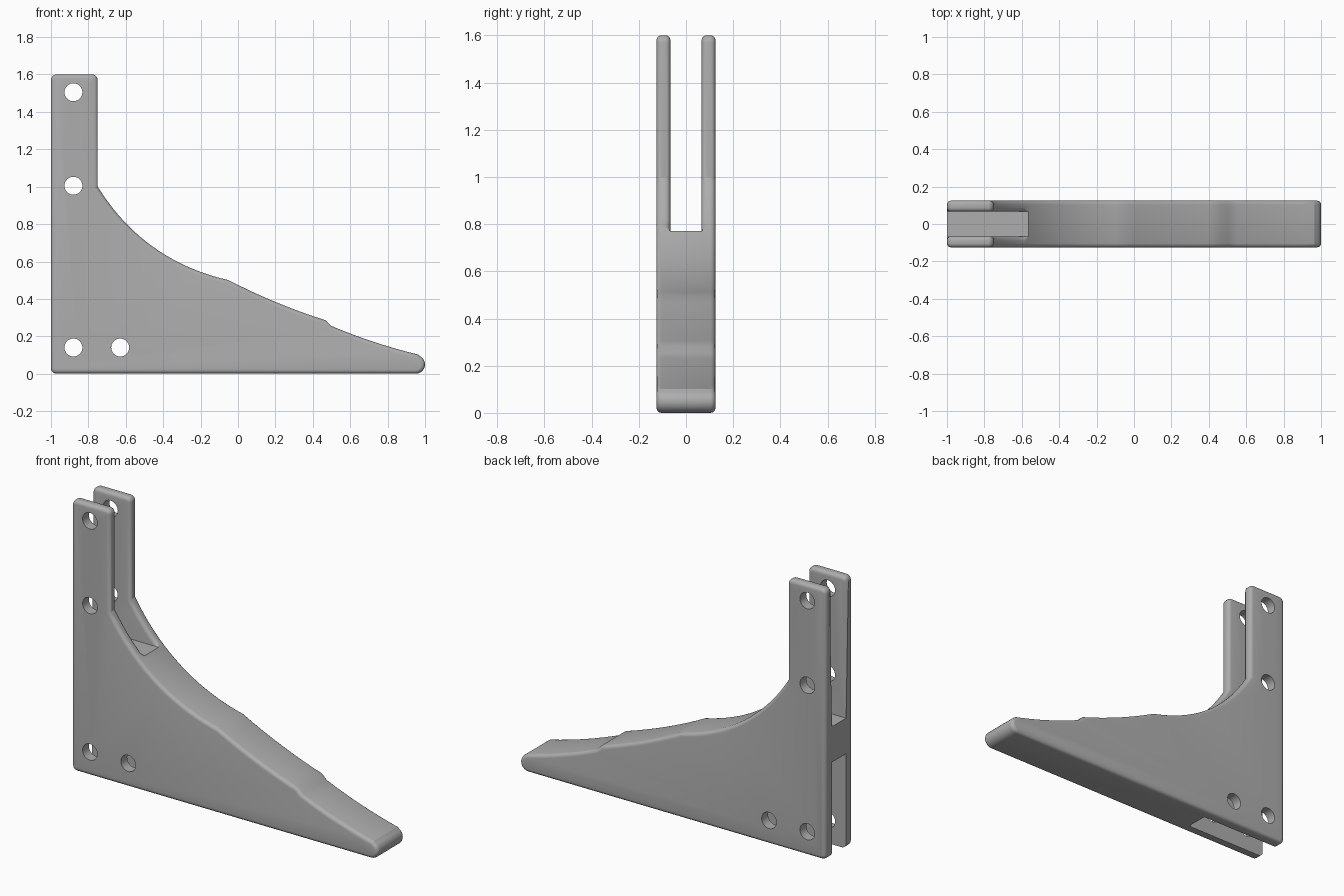
import bpy, bmesh, math
from mathutils import Vector

if "Cube" in bpy.data.objects:
    bpy.data.objects.remove(bpy.data.objects["Cube"], do_unlink=True)

HALF, SLOT = 0.125, 0.066

grey = bpy.data.materials.new("mid grey")
grey.use_nodes = True
colour = (0.42, 0.42, 0.42, 1)
grey.diffuse_color = colour
grey.node_tree.nodes["Principled BSDF"].inputs["Base Color"].default_value = colour


def sag(a, b, depth, n):
    """Points from a to b, sagging below the chord."""
    a, b = Vector(a), Vector(b)
    d = (b - a).normalized()
    normal = Vector((d.y, -d.x))
    if normal.y > 0:
        normal = -normal
    return [a.lerp(b, i / n) + normal * depth * 4 * (i / n) * (1 - i / n) for i in range(n + 1)]


def corner(cx, cz, r, start, end, n=5):
    """Rounded corner, angles in degrees."""
    return [Vector((cx + r * math.cos(t), cz + r * math.sin(t)))
            for t in (math.radians(start + (end - start) * i / n) for i in range(n + 1))]


def make_object(name, bm):
    bmesh.ops.recalc_face_normals(bm, faces=bm.faces[:])
    mesh = bpy.data.meshes.new(name)
    bm.to_mesh(mesh)
    bm.free()
    mesh.materials.append(grey)
    ob = bpy.data.objects.new(name, mesh)
    bpy.context.collection.objects.link(ob)
    return ob


def prism(name, outline, half):
    bm = bmesh.new()
    face = bm.faces.new([bm.verts.new((p[0], -half, p[1])) for p in outline])
    ext = bmesh.ops.extrude_face_region(bm, geom=[face])
    verts = [v for v in ext["geom"] if isinstance(v, bmesh.types.BMVert)]
    bmesh.ops.translate(bm, verts=verts, vec=(0, 2 * half, 0))
    return make_object(name, bm)


def box(name, x0, x1, z0, z1):
    return prism(name, [(x0, z0), (x1, z0), (x1, z1), (x0, z1)], SLOT)


def cut(target, cutter):
    cutter.hide_render = True
    mod = target.modifiers.new("cut", "BOOLEAN")
    mod.operation, mod.solver, mod.object = "DIFFERENCE", "EXACT", cutter
    bpy.context.view_layer.objects.active = target
    bpy.ops.object.modifier_apply(modifier=mod.name)
    bpy.data.objects.remove(cutter, do_unlink=True)


# Side outline: upright, hollow curve, stepped toe
outline = corner(-0.97, 0.03, 0.03, 270, 180)
outline += corner(-0.97, 1.57, 0.03, 180, 90)
outline += corner(-0.78, 1.57, 0.03, 90, 0)
outline += sag((-0.75, 1.0), (-0.05, 0.5), 0.09, 20)
outline += sag((-0.05, 0.5), (0.47, 0.285), 0.012, 8)[1:]
outline += sag((0.50, 0.255), (0.965, 0.102), 0.01, 8)
outline += corner(0.95, 0.05, 0.05, 65, -90, 10)
bracket = prism("bracket", outline, HALF)

# Slots between the side plates, leaving a web
cut(bracket, box("upper_slot", -1.2, -0.3, 0.77, 1.8))
cut(bracket, box("lower_slot", -1.2, -0.46, -0.2, 0.56))

# Round the rims of the outline and of the upper slot
bm = bmesh.new()
bm.from_mesh(bracket.data)
bmesh.ops.remove_doubles(bm, verts=bm.verts[:], dist=0.0005)


def on_rim(edge):
    a, b = (v.co for v in edge.verts)
    if abs(a.y - b.y) > 0.001 or len(edge.link_faces) != 2:
        return False
    if edge.calc_face_angle(0) < 1:
        return False
    outer = abs(abs(a.y) - HALF) < 0.001
    inner = abs(abs(a.y) - SLOT) < 0.001 and min(a.z, b.z) > 0.765
    floor = max(a.z, b.z) < 0.775
    return outer or (inner and not floor)


bmesh.ops.bevel(bm, geom=[e for e in bm.edges if on_rim(e)], offset=0.024,
                offset_type="OFFSET", segments=4, profile=0.5, affect="EDGES",
                clamp_overlap=True)
bm.to_mesh(bracket.data)
bm.free()

# Bolt holes through both plates
for x, z in [(-0.88, 1.505), (-0.88, 1.005), (-0.88, 0.14), (-0.63, 0.14)]:
    cut(bracket, prism("hole", corner(x, z, 0.048, 0, 348.75, 31), 0.3))

bpy.ops.object.select_all(action="DESELECT")
bracket.select_set(True)
bpy.context.view_layer.objects.active = bracket
bpy.ops.object.shade_smooth_by_angle(angle=math.radians(30))
